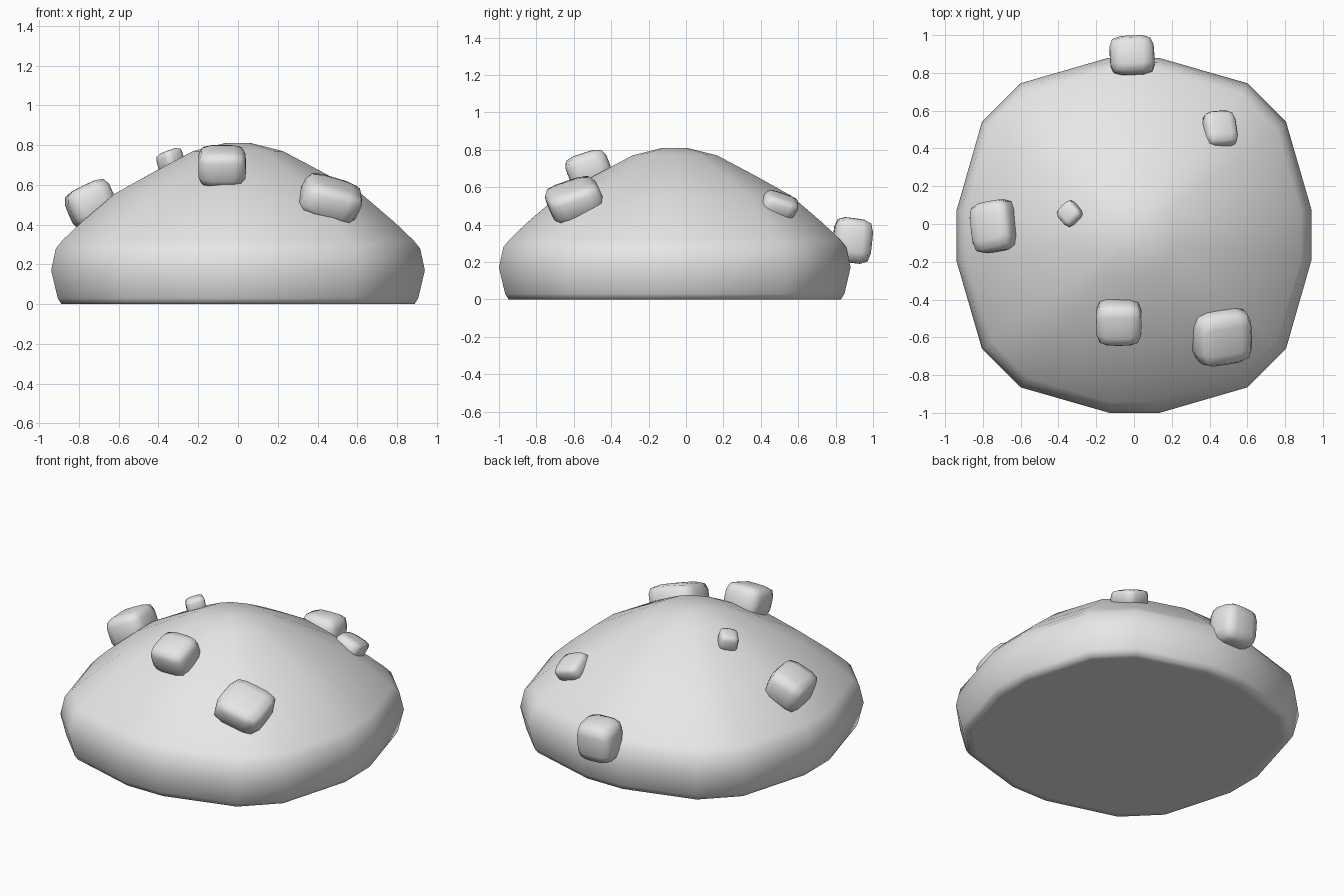
import bpy, bmesh
from mathutils import Vector, Matrix

cube = bpy.data.objects.get("Cube")
if cube:
    bpy.data.objects.remove(cube, do_unlink=True)

stone = bpy.data.materials.new("stone_grey")
stone.use_nodes = True
GREY = (0.8, 0.8, 0.8, 1)
stone.diffuse_color = GREY
stone.node_tree.nodes["Principled BSDF"].inputs["Base Color"].default_value = GREY


def finish(bm, name):
    bmesh.ops.recalc_face_normals(bm, faces=bm.faces)
    for f in bm.faces:
        f.smooth = True
    mesh = bpy.data.meshes.new(name)
    bm.to_mesh(mesh)
    bm.free()
    mesh.materials.append(stone)
    obj = bpy.data.objects.new(name, mesh)
    bpy.context.collection.objects.link(obj)
    return obj


# Domed body: a sixteen-sided rounded square lofted through (scale, height) rings
quadrant = [(0.94, 0.135), (0.805, 0.6), (0.6, 0.805), (0.13, 0.94)]
outline = []
for x, y in quadrant:
    outline.append(Vector((x, y, 0)))
outline = [Matrix.Rotation(q * 1.5707963, 3, 'Z') @ p
           for q in range(4) for p in outline]
profile = [(0.9, 0), (0.945, 0), (0.965, 0.03), (1, 0.17), (0.975, 0.28),
           (0.94, 0.32), (0.84, 0.41), (0.66, 0.555), (0.46, 0.66),
           (0.24, 0.77), (0.07, 0.81)]

bm = bmesh.new()
rings = []
for i, (s, z) in enumerate(profile):
    ring = []
    for p in outline:
        # Upper rings become rounder towards the summit
        roundness = (1 - s) if i > 4 else 0
        q = p.lerp(p.normalized() * 0.95, roundness) * s
        ring.append(bm.verts.new((q.x, q.y - 0.06, z)))
    rings.append(ring)
for a, b in zip(rings, rings[1:]):
    for k in range(len(a)):
        n = (k + 1) % len(a)
        bm.faces.new((a[k], a[n], b[n], b[k]))
bm.faces.new(rings[0][::-1])
bm.faces.new(rings[-1])
finish(bm, "domed_body")


# Rounded blocks set into the dome, tilted along its slope
def rock(name, low, high, normal, spin, flatness):
    low, high = Vector(low), Vector(high)
    bm = bmesh.new()
    bmesh.ops.create_cube(bm, size=2)
    bmesh.ops.subdivide_edges(bm, edges=bm.edges[:], cuts=3, use_grid_fill=True)
    tilt = Vector((0, 0, 1)).rotation_difference(Vector(normal)).to_matrix()
    turn = tilt @ Matrix.Rotation(spin, 3, 'Z')
    for v in bm.verts:
        p = v.co / sum(abs(c) ** 4.5 for c in v.co) ** (1 / 4.5)
        p.z *= flatness
        v.co = turn @ p
    # Fit the turned block to its extents
    for axis in range(3):
        half = max(abs(v.co[axis]) for v in bm.verts)
        mid = (low[axis] + high[axis]) / 2
        size = (high[axis] - low[axis]) / 2
        for v in bm.verts:
            v.co[axis] = mid + v.co[axis] / half * size
    finish(bm, name)


rock("front_rock", (-0.2, -0.645, 0.59), (0.04, -0.395, 0.8), (0, -0.35, 1), 0, 0.85)
rock("front_left_rock", (0.305, -0.755, 0.4), (0.625, -0.435, 0.66), (0.4, -0.35, 1), 0.1, 0.65)
rock("right_rock", (-0.87, -0.155, 0.38), (-0.61, 0.13, 0.63), (-0.45, 0, 1), 0.15, 0.8)
rock("summit_rock", (-0.41, -0.015, 0.66), (-0.27, 0.125, 0.785), (-0.3, 0, 1), 0.75, 0.8)
rock("back_left_rock", (0.36, 0.4, 0.425), (0.55, 0.6, 0.585), (0.35, 0.45, 1), 0.1, 0.65)
rock("back_rock", (-0.13, 0.78, 0.19), (0.11, 1.0, 0.44), (0, 0.12, 1), 0.05, 1)
